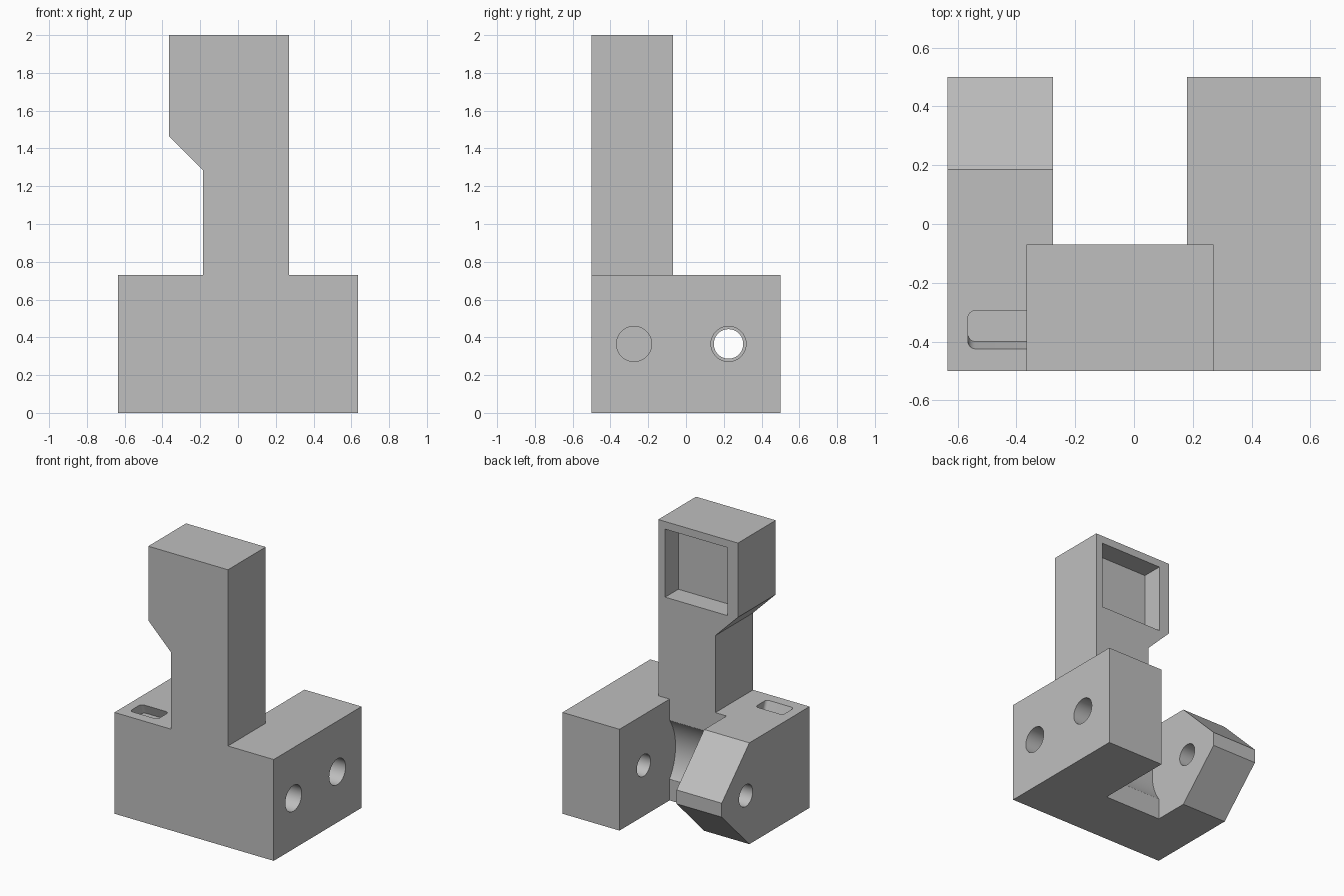
import bpy
import bmesh
import math
from mathutils import Vector

cube = bpy.data.objects.get("Cube")
if cube:
    bpy.data.objects.remove(cube, do_unlink=True)

grey = bpy.data.materials.new("plain_grey")
grey.use_nodes = True
colour = (0.52, 0.52, 0.52, 1)
grey.diffuse_color = colour
grey.node_tree.nodes["Principled BSDF"].inputs["Base Color"].default_value = colour


def prism(name, points, sweep):
    """Extrude a closed planar outline along the sweep vector."""
    bm = bmesh.new()
    face = bm.faces.new([bm.verts.new(p) for p in points])
    new = bmesh.ops.extrude_face_region(bm, geom=[face])["geom"]
    moved = [g for g in new if isinstance(g, bmesh.types.BMVert)]
    bmesh.ops.translate(bm, verts=moved, vec=Vector(sweep))
    bmesh.ops.recalc_face_normals(bm, faces=bm.faces)
    mesh = bpy.data.meshes.new(name)
    bm.to_mesh(mesh)
    bm.free()
    mesh.materials.append(grey)
    obj = bpy.data.objects.new(name, mesh)
    bpy.context.collection.objects.link(obj)
    return obj


def side_prism(name, yz, x0, x1):
    return prism(name, [(x0, y, z) for y, z in yz], (x1 - x0, 0, 0))


def front_prism(name, xz, y0, y1):
    return prism(name, [(x, y0, z) for x, z in xz], (0, y1 - y0, 0))


def rod(name, y, z, r, x0, x1, n=64):
    ring = [(y + r * math.cos(math.tau * i / n), z + r * math.sin(math.tau * i / n))
            for i in range(n)]
    return side_prism(name, ring, x0, x1)


def combine(target, tool, operation):
    """Apply a boolean and discard the tool."""
    tool.hide_render = True
    bpy.context.view_layer.objects.active = target
    mod = target.modifiers.new("cut", "BOOLEAN")
    mod.object = tool
    mod.operation = operation
    mod.solver = "EXACT"
    bpy.ops.object.modifier_apply(modifier=mod.name)
    bpy.data.objects.remove(tool, do_unlink=True)


W, H = 0.635, 0.73            # base half width and height
FRONT, BACK, STEP = -0.5, 0.5, -0.07
PIVOT_Y, MID = 0.225, H / 2
GAP_L, GAP_R = 0.18, -0.275   # inner faces of the two arms

# Front slab with the tower and its overhanging head
bracket = front_prism("hinge_bracket", [
    (-W, 0), (W, 0), (W, H), (0.27, H), (0.27, 2), (-0.365, 2),
    (-0.365, 1.465), (-0.185, 1.285), (-0.185, H), (-W, H)], FRONT, STEP)

# Round clearance groove between the arms
combine(bracket, rod("groove", PIVOT_Y, MID, 0.363, GAP_R, GAP_L, 128), "DIFFERENCE")

# Square-ended left arm and bevelled right arm
left_arm = side_prism("left_arm", [(STEP, 0), (BACK, 0), (BACK, H), (STEP, H)], GAP_L, W)
b = 0.315
right_arm = side_prism("right_arm", [
    (STEP, 0), (BACK - b, 0), (BACK, b), (BACK, H - b), (BACK - b, H), (STEP, H)],
    -W, GAP_R)
for arm in (left_arm, right_arm):
    combine(bracket, arm, "UNION")

# Pivot hole with counterbore, and the blind hole near the front
for y, r, x0, x1 in ((PIVOT_Y, 0.078, -0.8, 0.8), (PIVOT_Y, 0.093, 0.4, 0.8),
                     (-0.275, 0.093, 0.1, 0.8)):
    combine(bracket, rod("hole", y, MID, r, x0, x1), "DIFFERENCE")

# Square pocket in the back of the head
combine(bracket, front_prism("pocket", [
    (-0.28, 1.455), (0.215, 1.455), (0.215, 1.945), (-0.28, 1.945)],
    STEP - 0.15, STEP + 0.1), "DIFFERENCE")

# Slanted, round-cornered slot in the right shoulder
slot_x, slot_y, half_x, half_y, rad = -0.455, -0.36, 0.11, 0.065, 0.025
lean, depth, lift = 0.025, 0.07, 0.035
outline = []
for quarter, (sx, sy) in enumerate(((1, 1), (-1, 1), (-1, -1), (1, -1))):
    for i in range(7):
        a = (quarter + i / 6) * math.pi / 2
        outline.append((slot_x + sx * (half_x - rad) + rad * math.cos(a),
                        slot_y + sy * (half_y - rad) + rad * math.sin(a)
                        - lean * lift / depth, H + lift))
k = (depth + lift) / depth
combine(bracket, prism("slot", outline, (0, lean * k, -depth * k)), "DIFFERENCE")

# Merge coplanar faces and shade the round surfaces smooth
bm = bmesh.new()
bm.from_mesh(bracket.data)
bmesh.ops.remove_doubles(bm, verts=bm.verts, dist=0.0001)
bmesh.ops.dissolve_limit(bm, angle_limit=math.radians(0.3),
                         verts=bm.verts, edges=bm.edges)
bm.to_mesh(bracket.data)
bm.free()
bpy.ops.object.select_all(action="DESELECT")
bracket.select_set(True)
bpy.context.view_layer.objects.active = bracket
bpy.ops.object.shade_smooth_by_angle(angle=math.radians(30))
